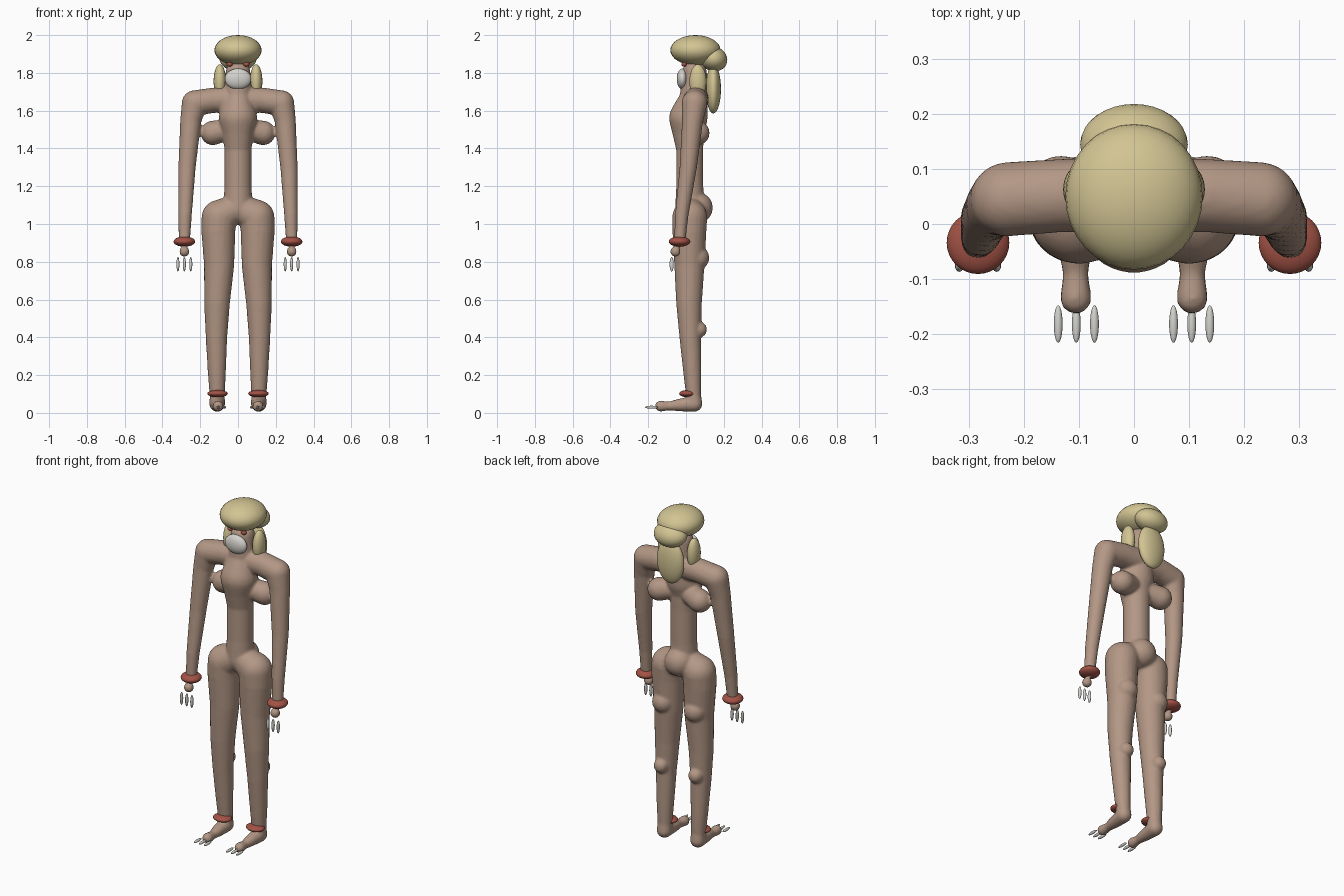
import bpy, bmesh
from mathutils import Vector

cube = bpy.data.objects.get("Cube")
if cube:
    bpy.data.objects.remove(cube, do_unlink=True)


def material(name, rgb):
    m = bpy.data.materials.new(name)
    m.use_nodes = True
    m.diffuse_color = (*rgb, 1)
    m.node_tree.nodes["Principled BSDF"].inputs["Base Color"].default_value = (*rgb, 1)
    return m


SKIN = material("warm tan skin", (0.45, 0.31, 0.235))
HAIR = material("straw blond", (0.64, 0.55, 0.29))
RED = material("brick red", (0.36, 0.085, 0.06))
WHITE = material("pale grey", (0.66, 0.65, 0.61))

# Unit ball used to sweep the rounded limbs
ball = bmesh.new()
bmesh.ops.create_icosphere(ball, subdivisions=3, radius=1)
BALL = [v.co.copy() for v in ball.verts]
ball.free()


def limb(bm, *joints):
    """Rounded tapering limb through joints given as (x, y, z, radius)."""
    for a, b in zip(joints, joints[1:]):
        verts = [bm.verts.new(p * j[3] + Vector(j[:3])) for j in (a, b) for p in BALL]
        bmesh.ops.convex_hull(bm, input=verts)


def lump(bm, x, y, z, r):
    limb(bm, (x, y, z, r), (x, y, z + 0.002, r))


def skin_object(name, bm):
    bmesh.ops.recalc_face_normals(bm, faces=bm.faces)
    me = bpy.data.meshes.new(name)
    bm.to_mesh(me)
    bm.free()
    me.materials.append(SKIN)
    ob = bpy.data.objects.new(name, me)
    bpy.context.collection.objects.link(ob)
    fuse = ob.modifiers.new("fuse", "REMESH")
    fuse.mode = "VOXEL"
    fuse.voxel_size = 0.008
    fuse.use_smooth_shade = True
    soft = ob.modifiers.new("soften", "SMOOTH")
    soft.factor = 0.5
    soft.iterations = 4


def ellipsoid(name, loc, size, mat, tilt=0):
    bpy.ops.mesh.primitive_uv_sphere_add(segments=32, ring_count=16, location=loc,
                                         rotation=(tilt, 0, 0))
    ob = bpy.context.object
    ob.name = name
    ob.scale = size
    ob.data.materials.append(mat)
    bpy.ops.object.shade_smooth()
    return ob


body = bmesh.new()

# Torso, chest, neck and head
limb(body, (0, 0.02, 1.08, 0.078), (0, 0.02, 1.2, 0.072), (0, 0.02, 1.4, 0.072),
     (0, 0.01, 1.5, 0.085), (0, 0.012, 1.56, 0.102), (0, 0.04, 1.66, 0.075),
     (0, 0.045, 1.8, 0.066))
lump(body, 0, 0.06, 1.085, 0.082)

for s in (-1, 1):
    # Shoulder and arm
    limb(body, (0, 0.052, 1.66, 0.07), (s * 0.13, 0.052, 1.655, 0.067),
         (s * 0.23, 0.045, 1.64, 0.068), (s * 0.25, 0.035, 1.55, 0.056),
         (s * 0.27, 0.012, 1.3, 0.046), (s * 0.28, -0.022, 1.05, 0.036),
         (s * 0.284, -0.033, 0.91, 0.03))
    lump(body, s * 0.284, -0.056, 0.853, 0.027)
    # Rounded lumps behind the ribs
    limb(body, (s * 0.05, 0.04, 1.5, 0.055), (s * 0.133, 0.06, 1.482, 0.065))
    # Hip and leg
    limb(body, (0, 0.02, 1.09, 0.07), (s * 0.1, 0.02, 1.035, 0.093),
         (s * 0.104, 0.018, 0.96, 0.09), (s * 0.1, 0.018, 0.78, 0.08),
         (s * 0.111, 0.016, 0.58, 0.068), (s * 0.114, 0.022, 0.4, 0.057),
         (s * 0.112, 0.034, 0.2, 0.047), (s * 0.11, 0.04, 0.09, 0.04))
    lump(body, s * 0.105, 0.06, 0.82, 0.063)
    lump(body, s * 0.114, 0.07, 0.44, 0.041)
    # Foot from heel to ball
    limb(body, (s * 0.11, 0.04, 0.09, 0.04), (s * 0.11, 0.045, 0.048, 0.042),
         (s * 0.108, -0.03, 0.042, 0.034), (s * 0.106, -0.09, 0.036, 0.023),
         (s * 0.106, -0.135, 0.036, 0.029))

skin_object("body", body)

# Hair: cap, bun and long back fall
ellipsoid("hair_cap", (0, 0.05, 1.92), (0.125, 0.133, 0.08), HAIR)
ellipsoid("hair_bun", (0, 0.145, 1.875), (0.098, 0.075, 0.065), HAIR, -0.4)
ellipsoid("hair_back", (0, 0.145, 1.715), (0.086, 0.04, 0.13), HAIR)

# Muzzle
ellipsoid("muzzle", (0, -0.019, 1.768), (0.07, 0.03, 0.055), WHITE)

for s, side in ((-1, "right"), (1, "left")):
    ellipsoid(f"{side}_side_hair", (s * 0.096, 0.063, 1.755), (0.033, 0.045, 0.09), HAIR)
    ellipsoid(f"{side}_eye", (s * 0.045, -0.01, 1.845), (0.016, 0.014, 0.012), RED)
    # Wrist and ankle bands
    ellipsoid(f"{side}_wrist_band", (s * 0.284, -0.034, 0.907), (0.057, 0.057, 0.027), RED)
    ellipsoid(f"{side}_ankle_band", (s * 0.108, 0.009, 0.102), (0.054, 0.045, 0.019), RED)
    # Finger and toe claws
    for i in (-1, 0, 1):
        ellipsoid(f"{side}_finger_{i + 2}", (s * 0.284 + i * 0.034, -0.076, 0.787),
                  (0.008, 0.011, 0.038), WHITE)
        ellipsoid(f"{side}_toe_{i + 2}", (s * 0.105 + i * 0.033, -0.182, 0.03),
                  (0.008, 0.034, 0.008), WHITE)
